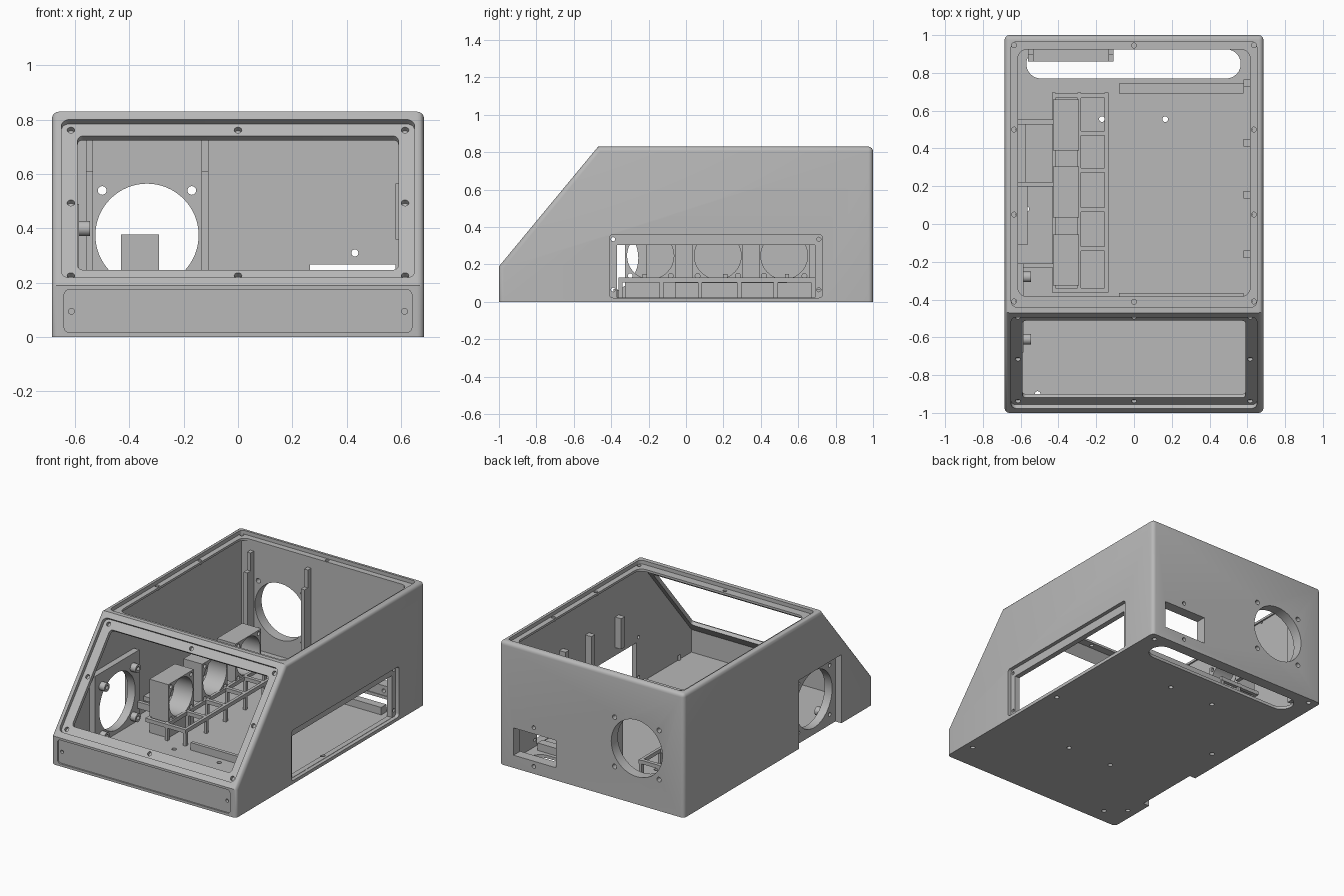
import bpy, bmesh, math
from mathutils import Matrix, Vector

cube = bpy.data.objects.get("Cube")
if cube:
    bpy.data.objects.remove(cube)

grey = bpy.data.materials.new("plain_grey")
grey.use_nodes = True
colour = (0.48, 0.48, 0.48, 1)
grey.diffuse_color = colour
grey.node_tree.nodes["Principled BSDF"].inputs["Base Color"].default_value = colour

AXIS = {"x": Matrix.Rotation(math.pi / 2, 4, "Y"),
        "y": Matrix.Rotation(math.pi / 2, 4, "X"),
        "z": Matrix.Identity(4)}
SLOPE = Matrix.Translation((0, -0.735, 0.51)) @ Matrix.Rotation(math.atan2(0.64, 0.53), 4, "X")


def finish(bm, name):
    bmesh.ops.recalc_face_normals(bm, faces=bm.faces[:])
    mesh = bpy.data.meshes.new(name)
    bm.to_mesh(mesh)
    bm.free()
    mesh.materials.append(grey)
    ob = bpy.data.objects.new(name, mesh)
    bpy.context.collection.objects.link(ob)
    return ob


def box(name, x, y, z, radius=0, axis="z", place=None):
    """Box from (min, max) ranges; edges along the axis may be rounded."""
    bm = bmesh.new()
    bmesh.ops.create_cube(bm, size=1)
    for v in bm.verts:
        v.co = Vector([lo + (hi - lo) * (c + 0.5) for c, (lo, hi) in zip(v.co, (x, y, z))])
    if radius:
        i = "xyz".index(axis)
        edges = [e for e in bm.edges if abs(e.verts[0].co[i] - e.verts[1].co[i]) > 1e-6]
        bmesh.ops.bevel(bm, geom=edges, offset=radius, segments=6, profile=0.5, affect="EDGES")
    if place:
        bm.transform(place)
    return finish(bm, name)


def rods(name, centres, radius, length, axis="z", place=None, sides=16):
    """Matching cylinders in one object."""
    bm = bmesh.new()
    for c in centres:
        m = Matrix.Translation(c) @ AXIS[axis]
        bmesh.ops.create_cone(bm, cap_ends=True, segments=sides, radius1=radius, radius2=radius,
                              depth=length, matrix=place @ m if place else m)
    return finish(bm, name)


def prism(name, profile, half_width, bevel=0):
    """Side profile (y, z) extruded across x."""
    bm = bmesh.new()
    base = bm.faces.new([bm.verts.new((-half_width, y, z)) for y, z in profile])
    new = bmesh.ops.extrude_face_region(bm, geom=[base])["geom"]
    bmesh.ops.translate(bm, vec=(2 * half_width, 0, 0),
                        verts=[g for g in new if isinstance(g, bmesh.types.BMVert)])
    bmesh.ops.recalc_face_normals(bm, faces=bm.faces[:])
    if bevel:
        edges = []
        for e in bm.edges:
            a, b = e.verts[0].co, e.verts[1].co
            side = abs(a.x - b.x) < 1e-6 and max(a.z, b.z) > 0.01
            back_top = min(a.y, b.y) > 0.99 and min(a.z, b.z) > 0.5
            if side or back_top:
                edges.append(e)
        bmesh.ops.bevel(bm, geom=edges, offset=bevel, segments=4, profile=0.5, affect="EDGES")
    return finish(bm, name)


def cut(target, cutter, keep=False):
    mod = target.modifiers.new("cut", "BOOLEAN")
    mod.operation = "DIFFERENCE"
    mod.solver = "EXACT"
    mod.object = cutter
    bpy.context.view_layer.update()
    with bpy.context.temp_override(object=target, active_object=target):
        bpy.ops.object.modifier_apply(modifier=mod.name)
    if not keep:
        bpy.data.objects.remove(cutter)


# Enclosure shell
body = prism("enclosure_body", [(-1, 0), (-1, 0.19), (-0.47, 0.83), (1, 0.83), (1, 0)], 0.685, 0.025)
cut(body, prism("cavity", [(-0.95, 0.02), (-0.95, 0.172), (-0.4385, 0.79),
                           (0.93, 0.79), (0.93, 0.02)], 0.625))

# Top opening, lid recess and lid screws
cut(body, box("top_recess", (-0.65, 0.65), (-0.44, 0.965), (0.805, 0.9), 0.03))
cut(body, box("top_opening", (-0.615, 0.615), (-0.385, 0.925), (0.7, 0.9), 0.05))
cut(body, rods("lid_screws", [(x, y, 0.81) for x in (-0.635, 0.635) for y in (-0.41, 0.05, 0.5, 0.947)]
               + [(0, -0.412, 0.81), (0, 0.945, 0.81)], 0.013, 0.06))

# Sloped opening, panel recess and panel screws
cut(body, box("slope_recess", (-0.65, 0.65), (-0.378, 0.378), (-0.025, 0.1), 0.03, place=SLOPE))
cut(body, box("slope_opening", (-0.59, 0.59), (-0.32, 0.32), (-0.08, 0.1), 0.02, place=SLOPE))
cut(body, rods("panel_screws", [(x, s, 0) for x in (-0.615, 0, 0.615) for s in (-0.348, 0, 0.348)
                                if x or s], 0.014, 0.09, place=SLOPE))

# Low front panel
cut(body, box("front_recess", (-0.64, 0.64), (-1.1, -0.99), (0.017, 0.175), 0.02, "y"))
cut(body, rods("front_screws", [(-0.613, -1, 0.095), (0.613, -1, 0.095)], 0.011, 0.06, "y"))

# Side window with stepped frame
cut(body, box("window_recess", (0.66, 0.8), (-0.41, 0.73), (0.022, 0.36), 0.02, "x"))
cut(body, box("window_opening", (0.5, 0.8), (-0.37, 0.69), (0.024, 0.305)))
cut(body, rods("window_screws", [(0.66, y, z) for y in (-0.39, 0.71) for z in (0.065, 0.335)],
               0.011, 0.1, "x"))

# Rear fan hole and rear socket
FAN_X, FAN_Z = -0.335, 0.375
cut(body, rods("rear_fan_hole", [(FAN_X, 1, FAN_Z)], 0.19, 0.3, "y", sides=64))
cut(body, rods("rear_fan_screws", [(FAN_X + i, 1, FAN_Z + j) for i in (-0.165, 0.165)
                                   for j in (-0.165, 0.165)], 0.016, 0.3, "y"))
cut(body, box("rear_socket", (0.265, 0.58), (0.8, 1.1), (0.085, 0.268)))
cut(body, rods("socket_screws", [(0.43, 1, 0.31), (0.43, 1, 0.05)], 0.013, 0.3, "y"))

# Floor vent slot and floor holes
cut(body, box("floor_slot", (-0.57, 0.565), (0.77, 0.925), (-0.1, 0.1), 0.077))
cut(body, rods("floor_holes", [(x, y, 0) for x in (-0.17, 0.165) for y in (0.555, -0.435)]
               + [(0.63, 0.95, 0), (0.63, 0, 0), (0.63, -0.82, 0), (-0.62, 0.96, 0),
                  (-0.57, 0.08, 0), (-0.51, -0.9, 0), (-0.62, -0.8, 0)], 0.015, 0.1))

# Side fan pocket with its inner mount
cut(body, box("side_pocket", (-0.8, -0.64), (-0.67, -0.22), (-0.1, 0.46)))
mount = box("side_fan_mount", (-0.638, -0.585), (-0.68, -0.21), (0.015, 0.49))
hole = rods("side_fan_hole", [(-0.62, -0.445, 0.235)], 0.19, 0.4, "x", sides=64)
corners = [(y, z) for y in (-0.61, -0.28) for z in (0.07, 0.4)]
holes = rods("side_fan_screws", [(-0.62, y, z) for y, z in corners], 0.013, 0.4, "x")
for ob in (body, mount):
    cut(ob, hole, True)
    cut(ob, holes, True)
bosses = rods("side_fan_bosses", [(-0.57, y, z) for y, z in corners], 0.028, 0.05, "x")
cut(bosses, holes)
bpy.data.objects.remove(hole)

# Rear guide pillars with a stepped top, and the shelf between them
for side, x in (("right", -0.56), ("left", -0.135)):
    box(side + "_pillar", (x, x + 0.027), (0.895, 0.935), (0.015, 0.73))
    box(side + "_pillar_step", (x, x + 0.027), (0.86, 0.9), (0.015, 0.61))
box("rear_shelf", (-0.54, -0.12), (0.86, 0.935), (0.05, 0.075))

# Small posts above the window
for i, y in enumerate((-0.16, 0.155, 0.43, 0.745)):
    box(f"window_post_{i + 1}", (0.58, 0.63), (y - 0.02, y + 0.02), (0.36, 0.565))

# Floor guide rails
box("front_rail", (-0.08, 0.58), (-0.388, -0.365), (0.015, 0.07))
box("rear_rail", (-0.08, 0.58), (0.69, 0.745), (0.015, 0.07))

# Rack: long beams, cross beams and legs
for i, x in enumerate((-0.435, -0.3, -0.155)):
    box(f"rack_beam_{i + 1}", (x, x + 0.02), (-0.36, 0.695), (0.105, 0.13))
for i, y in enumerate((-0.35, -0.13, 0.075, 0.285, 0.48, 0.68)):
    box(f"rack_cross_{i + 1}", (-0.435, -0.135), (y - 0.012, y + 0.012), (0.105, 0.13))
    for j, x in enumerate((-0.29, -0.155)):
        box(f"rack_leg_{i + 1}_{j + 1}", (x, x + 0.02), (y - 0.011, y + 0.011), (0.015, 0.11))

# Three small fan housings on the rack, with arms to the wall
for i, y in enumerate((-0.19, 0.17, 0.525)):
    low = 0.015 if i == 0 else 0.115
    house = box(f"fan_housing_{i + 1}", (-0.43, -0.29), (y - 0.135, y + 0.135), (low, 0.378))
    cut(house, rods("bore", [(-0.36, y, 0.247)], 0.125, 0.4, "x", sides=48))
    cut(house, rods("bore_screws", [(-0.36, y + a, 0.247 + b) for a in (-0.108, 0.108)
                                    for b in (-0.108, 0.108)], 0.013, 0.4, "x"))
for i, y in enumerate((-0.22, 0.21, 0.54)):
    box(f"fan_arm_{i + 1}", (-0.63, -0.43), (y - 0.012, y + 0.012), (0.105, 0.15))

# Ledges along the wall
box("wall_ledge_front", (-0.63, -0.565), (-0.11, 0.21), (0.1, 0.13))
box("wall_ledge_rear", (-0.63, -0.575), (0.21, 0.54), (0.1, 0.13))

# Smooth only the rounded surfaces
bpy.ops.object.select_all(action="DESELECT")
for ob in bpy.context.collection.objects:
    if ob.type == "MESH" and ob.data.materials and ob.data.materials[0] == grey:
        ob.select_set(True)
bpy.context.view_layer.objects.active = body
bpy.ops.object.shade_smooth_by_angle(angle=math.radians(30))
